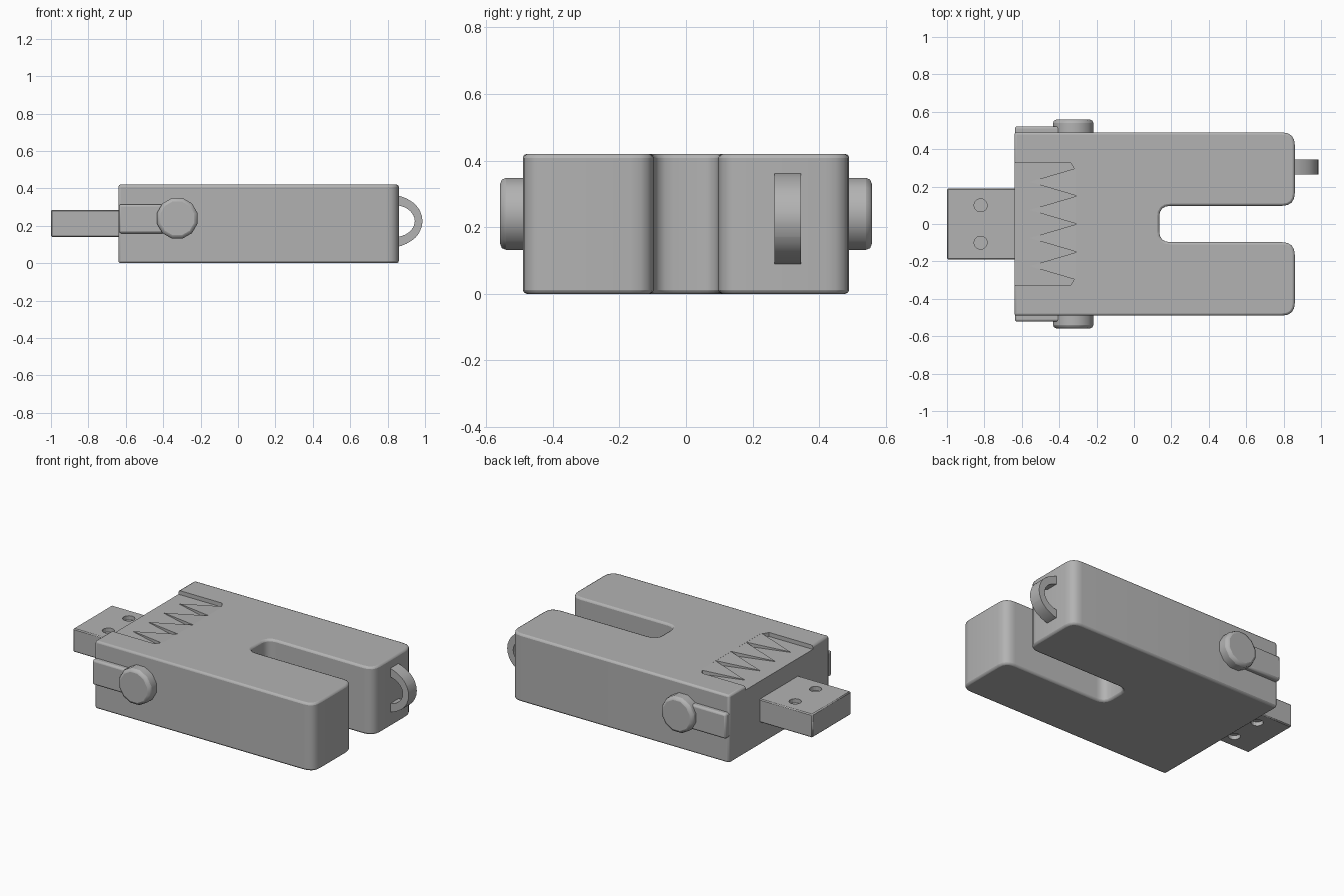
import bpy, bmesh, math
from mathutils import Vector

if "Cube" in bpy.data.objects:
    bpy.data.objects.remove(bpy.data.objects["Cube"], do_unlink=True)

GREY = (0.45, 0.45, 0.45, 1)
grey = bpy.data.materials.new("plain_grey")
grey.use_nodes = True
grey.diffuse_color = GREY
grey.node_tree.nodes["Principled BSDF"].inputs["Base Color"].default_value = GREY


def prism(name, outline, low, high, axis="z"):
    """Extrude an outline along z (x, y points) or along y (x, z points)."""
    def place(p, h):
        return (p[0], p[1], h) if axis == "z" else (p[0], h, p[1])
    bm = bmesh.new()
    a = [bm.verts.new(place(p, low)) for p in outline]
    b = [bm.verts.new(place(p, high)) for p in outline]
    bm.faces.new(a)
    bm.faces.new(b)
    for i in range(len(a)):
        j = (i + 1) % len(a)
        bm.faces.new((a[i], a[j], b[j], b[i]))
    bmesh.ops.recalc_face_normals(bm, faces=bm.faces)
    mesh = bpy.data.meshes.new(name)
    bm.to_mesh(mesh)
    bm.free()
    ob = bpy.data.objects.new(name, mesh)
    bpy.context.collection.objects.link(ob)
    mesh.materials.append(grey)
    return ob


def rounded(points, segments=4):
    """Replace each (x, y, radius) corner by a soft curve."""
    out = []
    for i, (x, y, r) in enumerate(points):
        c = Vector((x, y))
        if r == 0:
            out.append((x, y))
            continue
        p = c + (Vector(points[i - 1][:2]) - c).normalized() * r
        q = c + (Vector(points[(i + 1) % len(points)][:2]) - c).normalized() * r
        for k in range(segments + 1):
            t = k / segments
            out.append(tuple(p * (1 - t) ** 2 + c * 2 * t * (1 - t) + q * t * t))
    return out


def rect(x0, x1, y0, y1):
    return [(x0, y0), (x1, y0), (x1, y1), (x0, y1)]


def circle(x, y, r, n):
    return [(x + r * math.cos(math.tau * (k + 0.5) / n),
             y + r * math.sin(math.tau * (k + 0.5) / n)) for k in range(n)]


def bevel(ob, width, angle=60, segments=2):
    m = ob.modifiers.new("soft_edges", "BEVEL")
    m.width, m.segments = width, segments
    m.limit_method, m.angle_limit = "ANGLE", math.radians(angle)


def cut(ob, cutter):
    m = ob.modifiers.new("cut", "BOOLEAN")
    m.operation, m.object, m.solver = "DIFFERENCE", cutter, "EXACT"
    cutter.hide_render = True
    cutter.hide_viewport = True


def smooth(ob):
    bpy.ops.object.select_all(action="DESELECT")
    ob.select_set(True)
    bpy.context.view_layer.objects.active = ob
    bpy.ops.object.shade_smooth_by_angle(angle=math.radians(35))


# Forked body
half = [(-0.64, 0.49, 0), (0.86, 0.49, 0.07), (0.86, 0.097, 0.07), (0.135, 0.097, 0.06)]
outline = half + [(x, -y, r) for x, y, r in reversed(half)]
body = prism("body", rounded(outline), 0, 0.42)
bevel(body, 0.012)
smooth(body)

# Grip recess, open towards the plug
recess = [(-0.7, -0.33), (-0.34, -0.33), (-0.31, -0.28),
          (-0.31, 0.28), (-0.34, 0.33), (-0.7, 0.33)]
cut(body, prism("grip_cutter", recess, 0.395, 0.5))

# Wedge teeth: pointed at the plug end, rising to the body's top
for i in range(4):
    y = 0.225 - 0.15 * i
    tooth = prism("grip_tooth_%d" % (i + 1),
                  [(-0.56, y), (-0.305, y - 0.075), (-0.305, y + 0.075)], 0.38, 0.42)
    for v in tooth.data.vertices:
        if v.co.z > 0.4 and v.co.x < -0.5:
            v.co.z = 0.398

# Plug with two shallow holes on top and bottom
plug = prism("plug", rect(-1.0, -0.62, -0.19, 0.19), 0.14, 0.285)
bevel(plug, 0.006, segments=1)
for y in (-0.1, 0.1):
    for side, z in (("bottom", 0.14), ("top", 0.285)):
        cut(plug, prism("hole_cutter_" + side, circle(-0.82, y, 0.035, 16),
                        z - 0.025, z + 0.025))
smooth(plug)

# Slide button and its rail on both sides
for side, s in (("right", -1), ("left", 1)):
    rail = prism(side + "_rail", rect(-0.637, -0.36, 0.16, 0.315), s * 0.46, s * 0.522, "y")
    button = prism(side + "_button", circle(-0.325, 0.24, 0.112, 12), s * 0.46, s * 0.558, "y")
    bevel(rail, 0.012)
    bevel(button, 0.018)
    smooth(rail)
    smooth(button)

# Keyring loop on the left prong
outer = [(0.84, 0.365, 0), (0.885, 0.355, 0.03), (0.955, 0.315, 0.04), (1.0, 0.225, 0.06)]
inner = [(0.84, 0.31, 0), (0.88, 0.305, 0.02), (0.925, 0.28, 0.03), (0.955, 0.225, 0.04)]


def arch(pts):
    return pts + [(x, 0.45 - z, r) for x, z, r in reversed(pts[:-1])]


loop = prism("keyring_loop", rounded(arch(outer) + arch(inner)[::-1]), 0.265, 0.345, "y")
bevel(loop, 0.014)
smooth(loop)
